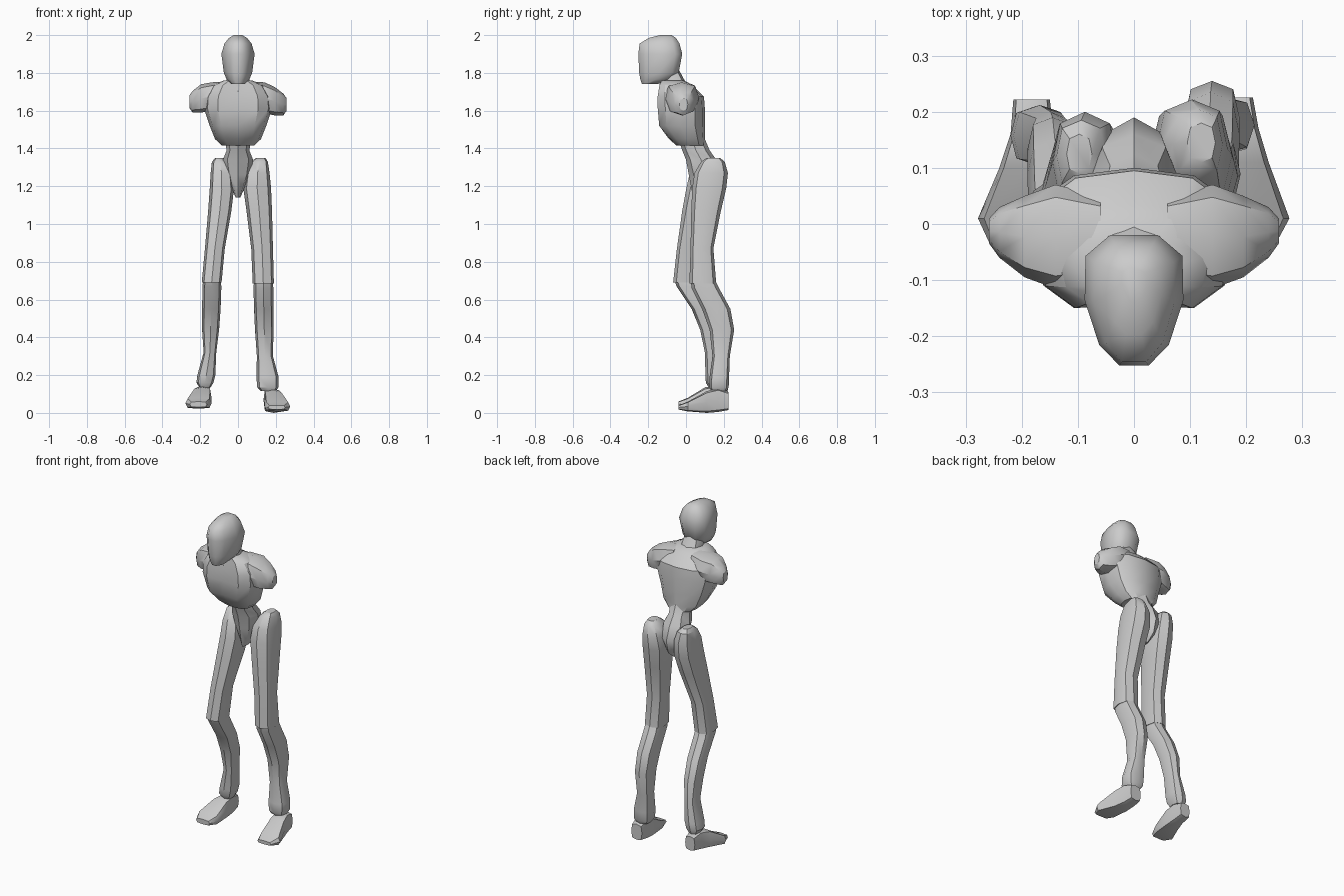
import bpy, bmesh, math

def spow(v, e):
    return math.copysign(abs(v) ** e, v) if abs(v) > 1e-6 else 0.0

def loft(name, secs, axis='z', n=8, e=0.8, taper=0.0, angle=35, edit=None):
    """Skin rings along an axis; each ring is (position, u0, u1, v0, v1)."""
    bm = bmesh.new()
    rings = []
    for t, u0, u1, v0, v1 in secs:
        ring = []
        for i in range(n):
            a = 2 * math.pi * i / n
            c, s = spow(math.cos(a), e), spow(math.sin(a), e)
            u = (u0 + u1) / 2 + (u1 - u0) / 2 * c * (1 + taper * s)
            v = (v0 + v1) / 2 + (v1 - v0) / 2 * s
            co = {'z': (u, v, t), 'y': (u, t, v), 'x': (t, u, v)}[axis]
            ring.append(bm.verts.new(co))
        rings.append(ring)
    for a, b in zip(rings, rings[1:]):
        for i in range(n):
            j = (i + 1) % n
            bm.faces.new((a[i], a[j], b[j], b[i]))
    bm.faces.new(rings[0])
    bm.faces.new(rings[-1])
    if edit:
        for v in bm.verts:
            edit(v)
    bmesh.ops.recalc_face_normals(bm, faces=bm.faces)
    me = bpy.data.meshes.new(name)
    bm.to_mesh(me)
    bm.free()
    ob = bpy.data.objects.new(name, me)
    bpy.context.collection.objects.link(ob)
    bpy.ops.object.select_all(action='DESELECT')
    ob.select_set(True)
    bpy.context.view_layer.objects.active = ob
    bpy.ops.object.shade_smooth_by_angle(angle=math.radians(angle))
    return ob

def sym(rows):
    return [(z, -w, w, y0, y1) for z, w, y0, y1 in rows]

# head: pointed towards the face
loft("head", sym([(1.74, .035, -.235, -.15), (1.765, .06, -.245, -.075),
                  (1.80, .075, -.252, -.035), (1.90, .088, -.257, -.015),
                  (1.955, .072, -.25, -.03), (1.985, .048, -.20, -.05),
                  (2.0, .022, -.14, -.075)]), n=10, taper=.25, angle=50)

# neck
loft("neck", sym([(1.70, .075, -.14, .03), (1.765, .06, -.13, -.01),
                  (1.84, .05, -.14, -.05)]))

# ribcage with a centre valley between the chest muscles
def valley(v):
    if abs(v.co.x) < .01 and v.co.y < -.1 and v.co.z < 1.74:
        v.co.y += .02
loft("ribcage", sym([(1.415, .085, -.05, .10), (1.45, .122, -.09, .10),
                     (1.52, .15, -.155, .10), (1.61, .18, -.163, .10),
                     (1.675, .175, -.163, .095), (1.735, .135, -.15, .035),
                     (1.76, .075, -.135, -.01)]), n=12, e=.75, edit=valley)

# shoulder stumps
for name, s, dz in (("right_shoulder", 1, 0), ("left_shoulder", -1, .015)):
    loft(name, [(s * x, a, b, c + dz, d + dz * (x > .17)) for x, a, b, c, d in
                [(.06, -.10, .05, 1.62, 1.755), (.14, -.115, .07, 1.585, 1.75),
                 (.195, -.095, .05, 1.575, 1.725), (.24, -.06, .03, 1.575, 1.69),
                 (.258, -.035, .01, 1.60, 1.665)]], axis='x')

# waist and pelvis, narrowing to the crotch
loft("waist", sym([(1.45, .07, -.04, .10), (1.39, .06, -.02, .125),
                   (1.34, .08, 0, .16), (1.26, .065, .015, .19),
                   (1.18, .03, .03, .17), (1.14, .012, .04, .12)]), e=1.0)

# thighs
loft("right_thigh", [(1.35, .095, .145, .11, .18), (1.33, .07, .158, .08, .205),
                     (1.27, .04, .167, .045, .222), (1.19, .028, .175, .033, .213),
                     (1.07, .045, .18, .028, .185), (.87, .07, .185, .024, .145),
                     (.685, .078, .19, .018, .16)], e=.75)
loft("left_thigh", [(1.35, -.12, -.075, .09, .16), (1.33, -.138, -.05, .06, .185),
                    (1.27, -.145, -.03, .02, .20), (1.18, -.15, -.022, 0, .19),
                    (1.07, -.158, -.035, -.02, .155), (.87, -.175, -.07, -.048, .085),
                    (.69, -.192, -.087, -.068, .075)], e=.75)

# shins, flaring into a cuff at the ankle
loft("right_shin", [(.70, .085, .185, .025, .155), (.66, .082, .187, .03, .175),
                    (.55, .085, .188, .085, .235), (.44, .09, .188, .125, .255),
                    (.30, .10, .185, .14, .232), (.19, .097, .215, .125, .228),
                    (.135, .102, .214, .122, .226), (.115, .12, .20, .135, .215)], e=.75)
loft("left_shin", [(.70, -.185, -.092, -.06, .07), (.67, -.188, -.088, -.05, .08),
                   (.55, -.19, -.092, .03, .15), (.44, -.19, -.10, .075, .19),
                   (.32, -.182, -.115, .10, .20), (.20, -.215, -.12, .103, .212),
                   (.16, -.22, -.13, .105, .21), (.135, -.205, -.145, .12, .20)], e=.75)

# feet, splayed outward and flattening at the toes
loft("right_foot", [(.225, .14, .212, .015, .11), (.17, .135, .222, .005, .13),
                    (.11, .137, .24, 0, .115), (.01, .14, .277, .008, .06),
                    (-.04, .16, .25, .018, .04)], axis='y', e=.5)
loft("left_foot", [(.222, -.215, -.15, .045, .13), (.16, -.22, -.143, .03, .145),
                   (.10, -.24, -.14, .025, .135), (.01, -.278, -.14, .022, .08),
                   (-.04, -.255, -.165, .03, .06)], axis='y', e=.5)
